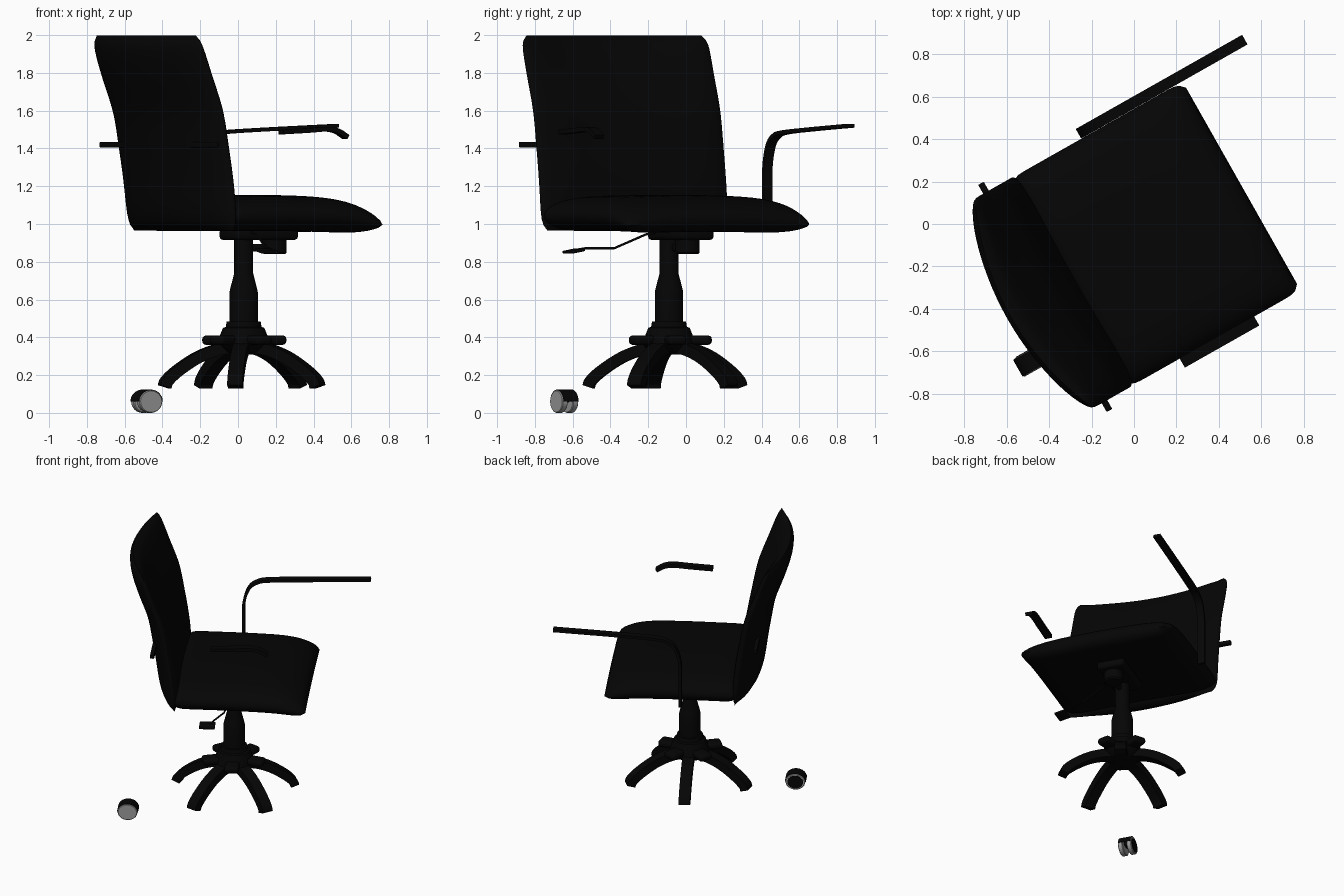
import bpy, bmesh, math
from mathutils import Matrix, Vector

cube = bpy.data.objects.get("Cube")
if cube:
    bpy.data.objects.remove(cube, do_unlink=True)

# The chair is turned on its column: local +x is forward, local +y its left
TURN = math.radians(29.5)
FRAME = Matrix.Translation((0.03, -0.09, 0)) @ Matrix.Rotation(TURN, 4, 'Z')


def material(name, value):
    m = bpy.data.materials.new(name)
    m.use_nodes = True
    colour = (value, value, value, 1)
    m.diffuse_color = colour
    node = m.node_tree.nodes["Principled BSDF"]
    node.inputs["Base Color"].default_value = colour
    node.inputs["Roughness"].default_value = 0.7
    return m


BLACK = material("black", 0.0015)
GREY = material("wheel grey", 0.34)


def finish(name, bm, mat=BLACK, extra=Matrix(), bevel=0, angle=40):
    if bevel:
        sharp = [e for e in bm.edges if e.is_manifold and e.calc_face_angle() > 0.7]
        bmesh.ops.bevel(bm, geom=sharp, offset=bevel, segments=3, profile=0.5,
                        affect='EDGES', clamp_overlap=True)
    bmesh.ops.recalc_face_normals(bm, faces=bm.faces)
    bm.transform(FRAME @ extra)
    mesh = bpy.data.meshes.new(name)
    bm.to_mesh(mesh)
    bm.free()
    mesh.materials.append(mat)
    ob = bpy.data.objects.new(name, mesh)
    bpy.context.collection.objects.link(ob)
    bpy.ops.object.select_all(action='DESELECT')
    ob.select_set(True)
    bpy.context.view_layer.objects.active = ob
    bpy.ops.object.shade_smooth_by_angle(angle=math.radians(angle))


def smooth_path(pts, steps):
    """Catmull-Rom curve through the given points."""
    p = [Vector(q) for q in pts]
    p = [2 * p[0] - p[1]] + p + [2 * p[-1] - p[-2]]
    out = []
    for a, b, c, d in zip(p, p[1:], p[2:], p[3:]):
        for k in range(steps):
            t = k / steps
            out.append(0.5 * (2 * b + (c - a) * t + (2 * a - 5 * b + 4 * c - d) * t * t
                              + (3 * b - a - 3 * c + d) * t ** 3))
    return out + [p[-2]]


def normals(path):
    out = []
    for i in range(len(path)):
        d = path[min(i + 1, len(path) - 1)] - path[max(i - 1, 0)]
        out.append(Vector((-d.y, d.x)).normalized())
    return out


def skin(bm, rings, closed=True):
    n = len(rings[0])
    for a, b in zip(rings, rings[1:]):
        for j in range(n if closed else n - 1):
            k = (j + 1) % n
            bm.faces.new((a[j], a[k], b[k], b[j]))


def strip(name, pts, width, height, side=0, steps=6, extra=Matrix(), bevel=0.005):
    """Flat bar with a rectangular section following a path in the x-z plane."""
    path = smooth_path(pts, steps)
    bm = bmesh.new()
    rings = []
    for c, n in zip(path, normals(path)):
        ring = []
        for a, b in ((-1, -1), (1, -1), (1, 1), (-1, 1)):
            q = c + n * b * height / 2
            ring.append(bm.verts.new((q.x, side + a * width / 2, q.y)))
        rings.append(ring)
    skin(bm, rings)
    bm.faces.new(rings[0])
    bm.faces.new(rings[-1])
    finish(name, bm, extra=extra, bevel=bevel)


def cushion(name, pts, half_width, thick, offset, blunt):
    """Upholstered shell: swollen in the middle, pinched along its rim."""
    path = smooth_path(pts, 8)
    norm = normals(path)
    last, across = len(path) - 1, 32
    bm = bmesh.new()
    for face in (1, -1):
        rows = []
        for i, (c, n) in enumerate(zip(path, norm)):
            s = i / last
            end = abs(2 * s - 1)
            half = half_width * (1 - 0.06 * end ** 20)
            row = []
            for j in range(across + 1):
                t = math.sin((j / across - 0.5) * math.pi)
                puff = math.sqrt(max(0, 1 - t ** 6)) * math.sqrt(max(0, 1 - end ** blunt(s)))
                q = c + n * face * thick(s, t) * puff + offset(s, t)
                row.append(bm.verts.new((q.x, t * half, q.y)))
            rows.append(row)
        skin(bm, rows, closed=False)
    bmesh.ops.remove_doubles(bm, verts=bm.verts, dist=0.0005)
    finish(name, bm, angle=75)


def lathe(name, profile, mat=BLACK, extra=Matrix(), sides=32):
    bm = bmesh.new()
    rings = [[bm.verts.new((r * math.cos(k * math.tau / sides), r * math.sin(k * math.tau / sides), z))
              for k in range(sides)] for r, z in profile]
    skin(bm, rings)
    bm.faces.new(rings[0])
    bm.faces.new(rings[-1])
    finish(name, bm, mat, extra)


def box(name, centre, size, bevel=0.01, extra=Matrix()):
    bm = bmesh.new()
    bmesh.ops.create_cube(bm, size=1, matrix=Matrix.Translation(centre) @ Matrix.Diagonal((*size, 1)))
    finish(name, bm, extra=extra, bevel=bevel)


# Seat and backrest
cushion("seat", [(-0.385, 1.058), (-0.2, 1.06), (0.1, 1.06), (0.35, 1.05), (0.548, 1.012)],
        0.565, lambda s, t: 0.094, lambda s, t: Vector((0, -0.018 * t * t)),
        lambda s: 12 if s < 0.5 else 3.5)
cushion("backrest", [(-0.365, 0.965), (-0.388, 1.2), (-0.418, 1.4), (-0.455, 1.6),
                     (-0.525, 1.8), (-0.592, 1.997)],
        0.567, lambda s, t: 0.05 + 0.04 * (1 - t * t) * (1 - s * s),
        lambda s, t: Vector((-(0.06 + 0.05 * s * s) * (1 - t * t), 0)),
        lambda s: 9)
box("back_crossbar", (-0.515, 0, 1.42), (0.03, 1.23, 0.03), 0.005)

# Armrests
strip("left_armrest", [(0.01, 0.97), (0.01, 1.2), (0.015, 1.32), (0.05, 1.42),
                       (0.11, 1.467), (0.2, 1.485), (0.5, 1.502), (0.9, 1.52)],
      0.052, 0.02, side=0.592)
strip("right_armrest_pad", [(-0.106, 1.487), (0.05, 1.495), (0.16, 1.502),
                            (0.23, 1.493), (0.29, 1.46)], 0.052, 0.025, side=-0.588)

# Tilt mechanism and height lever
box("seat_plate", (0.1, 0.015, 0.945), (0.38, 0.2, 0.06), 0.02)
lathe("tension_knob", [(0.055, 0.84), (0.065, 0.85), (0.065, 0.95)],
      extra=Matrix.Translation((0.19, 0.005, 0)))
box("tilt_link", (0.1, 0, 0.875), (0.1, 0.03, 0.04))
LEVER = [(0.0, -0.08, 0.955), (0.0, -0.14, 0.945), (-0.04, -0.31, 0.872), (-0.1, -0.45, 0.872),
         (-0.115, -0.49, 0.865)]
bm = bmesh.new()
for a, b in zip(LEVER, LEVER[1:]):
    a, b = Vector(a), Vector(b)
    d = b - a
    place = Matrix.Translation((a + b) / 2) @ d.to_track_quat('Z', 'Y').to_matrix().to_4x4()
    bmesh.ops.create_cone(bm, cap_ends=True, segments=10, radius1=0.006, radius2=0.006,
                          depth=d.length + 0.004, matrix=place)
finish("height_lever", bm)
box("lever_paddle", (0, 0, 0), (0.11, 0.08, 0.015), 0.005,
    Matrix.Translation((-0.14, -0.5, 0.857)) @ Matrix.Rotation(0.18, 4, 'X'))

# Gas column and hub
lathe("column", [(0.05, 0.95), (0.05, 0.74), (0.072, 0.655), (0.075, 0.64), (0.075, 0.46)])
lathe("hub", [(0.06, 0.485), (0.09, 0.485), (0.095, 0.455), (0.11, 0.45), (0.13, 0.40),
              (0.14, 0.36), (0.1, 0.32), (0.06, 0.31)])

# Five arched legs, with short stubs on the hub between them
for i in range(5):
    spin = Matrix.Rotation(math.radians(-24 + 72 * i) - TURN, 4, 'Z')
    strip(f"leg_{i + 1}", [(0.04, 0.345), (0.14, 0.335), (0.25, 0.293), (0.355, 0.225),
                           (0.415, 0.17), (0.428, 0.138)], 0.08, 0.06, extra=spin, bevel=0.018)
    between = spin @ Matrix.Rotation(math.radians(36), 4, 'Z')
    box(f"hub_stub_{i + 1}", (0.13, 0, 0.385), (0.19, 0.1, 0.05), 0.02, between)

# Loose twin-wheel caster, slightly longer than tall
CASTER = Matrix.Translation((-0.72, -0.23, 0.06)) @ Matrix.Diagonal((1.15, 1, 1, 1))
AXLE = CASTER @ Matrix.Rotation(math.pi / 2, 4, 'X')
for side, z in (("right", 0.015), ("left", -0.049)):
    lathe(f"{side}_wheel", [(0.056, z), (0.06, z + 0.004), (0.06, z + 0.03), (0.056, z + 0.034)],
          GREY, AXLE)
lathe("wheel_cover", [(0.048, -0.052), (0.048, -0.0485)], BLACK, AXLE)
bm = bmesh.new()
rings = []
for k in range(17):
    a = math.pi * k / 16
    rings.append([bm.verts.new((r * math.cos(a), y, r * math.sin(a)))
                  for r, y in ((0.0605, -0.044), (0.0635, -0.044), (0.0635, 0.046), (0.0605, 0.046))])
skin(bm, rings)
bm.faces.new(rings[0])
bm.faces.new(rings[-1])
finish("caster_hood", bm, extra=CASTER)
box("caster_core", (0, 0, 0.025), (0.06, 0.036, 0.06), 0.01, CASTER)
